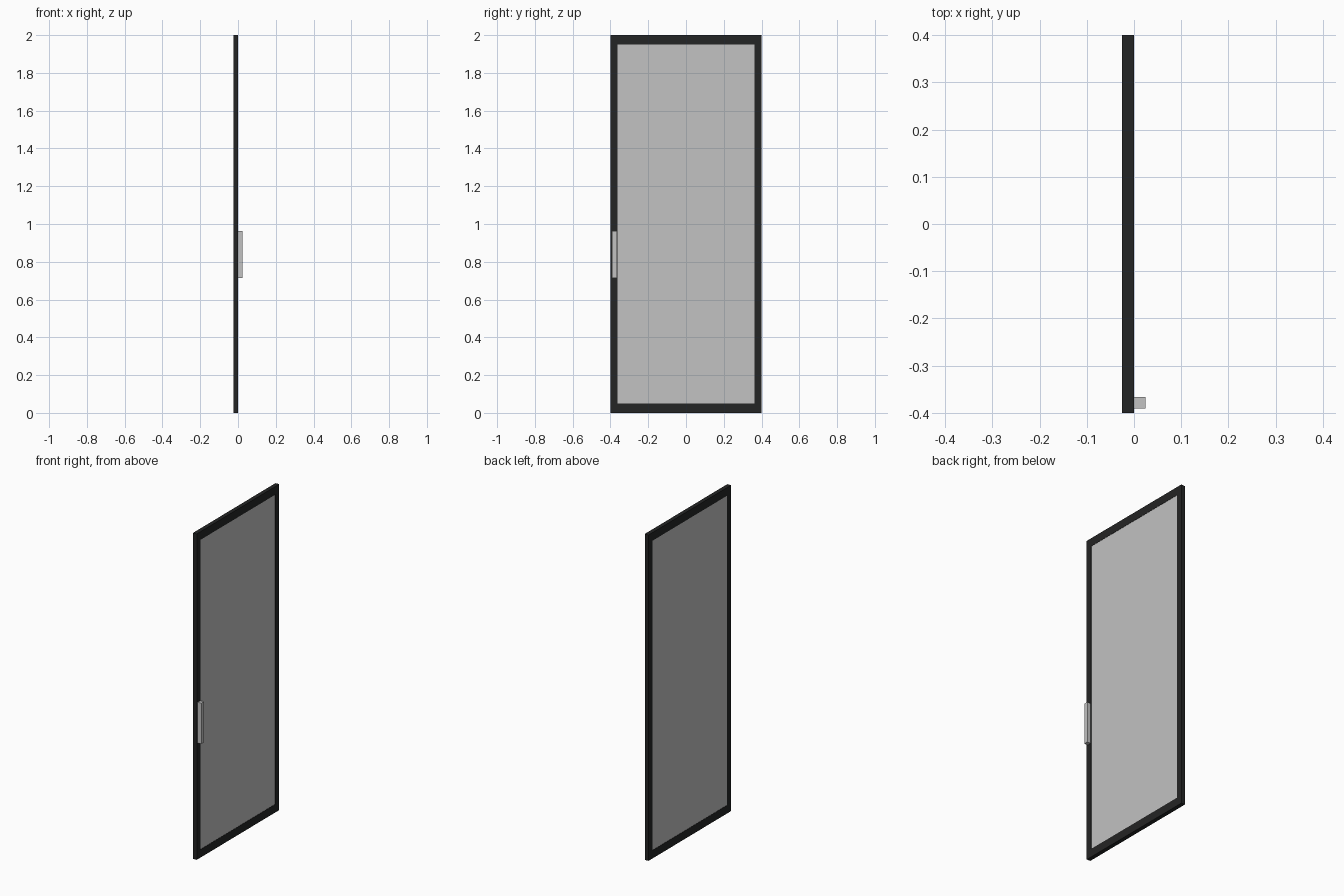
import bpy, bmesh

if "Cube" in bpy.data.objects:
    bpy.data.objects.remove(bpy.data.objects["Cube"])

WIDTH, HEIGHT, DEPTH = 0.8, 2.0, 0.025   # door leaf
SIDE, RAIL = 0.038, 0.05                 # frame borders


def material(name, rgb):
    m = bpy.data.materials.new(name)
    m.diffuse_color = (*rgb, 1)
    m.use_nodes = True
    m.node_tree.nodes["Principled BSDF"].inputs["Base Color"].default_value = m.diffuse_color
    return m


def finish(name, bm, mat):
    bmesh.ops.recalc_face_normals(bm, faces=bm.faces)
    mesh = bpy.data.meshes.new(name)
    bm.to_mesh(mesh)
    bm.free()
    mesh.materials.append(mat)
    obj = bpy.data.objects.new(name, mesh)
    bpy.context.collection.objects.link(obj)
    return obj


def box(name, lo, hi, mat):
    bm = bmesh.new()
    bmesh.ops.create_cube(bm, size=1)
    for v in bm.verts:
        v.co = [(a + b) / 2 + c * (b - a) for a, b, c in zip(lo, hi, v.co)]
    return finish(name, bm, mat)


black = material("black_frame", (0.0175, 0.018, 0.018))
grey = material("light_grey", (0.54, 0.54, 0.54))

# Frame: one ring between the outer and inner rectangles, with depth
bm = bmesh.new()
corners = [(-1, 0), (1, 0), (1, 1), (-1, 1)]
rings = []
for x in (-DEPTH, 0):
    outer = [bm.verts.new((x, sy * WIDTH / 2, sz * HEIGHT)) for sy, sz in corners]
    inner = [bm.verts.new((x, sy * (WIDTH / 2 - SIDE), RAIL + sz * (HEIGHT - 2 * RAIL)))
             for sy, sz in corners]
    rings.append((outer, inner))
(back_out, back_in), (front_out, front_in) = rings
for a, b in ((back_out, back_in), (back_in, front_in),
             (front_in, front_out), (front_out, back_out)):
    for i in range(4):
        j = (i + 1) % 4
        bm.faces.new((a[i], a[j], b[j], b[i]))
finish("door_frame", bm, black)

# Pane filling the opening, almost flush with the frame
box("glass_pane", (-DEPTH + 0.0015, -WIDTH / 2 + SIDE, RAIL),
    (-0.0015, WIDTH / 2 - SIDE, HEIGHT - RAIL), grey)

# Pull handle on the left stile
box("handle", (0, -0.391, 0.714), (0.0245, -0.366, 0.964), grey)
